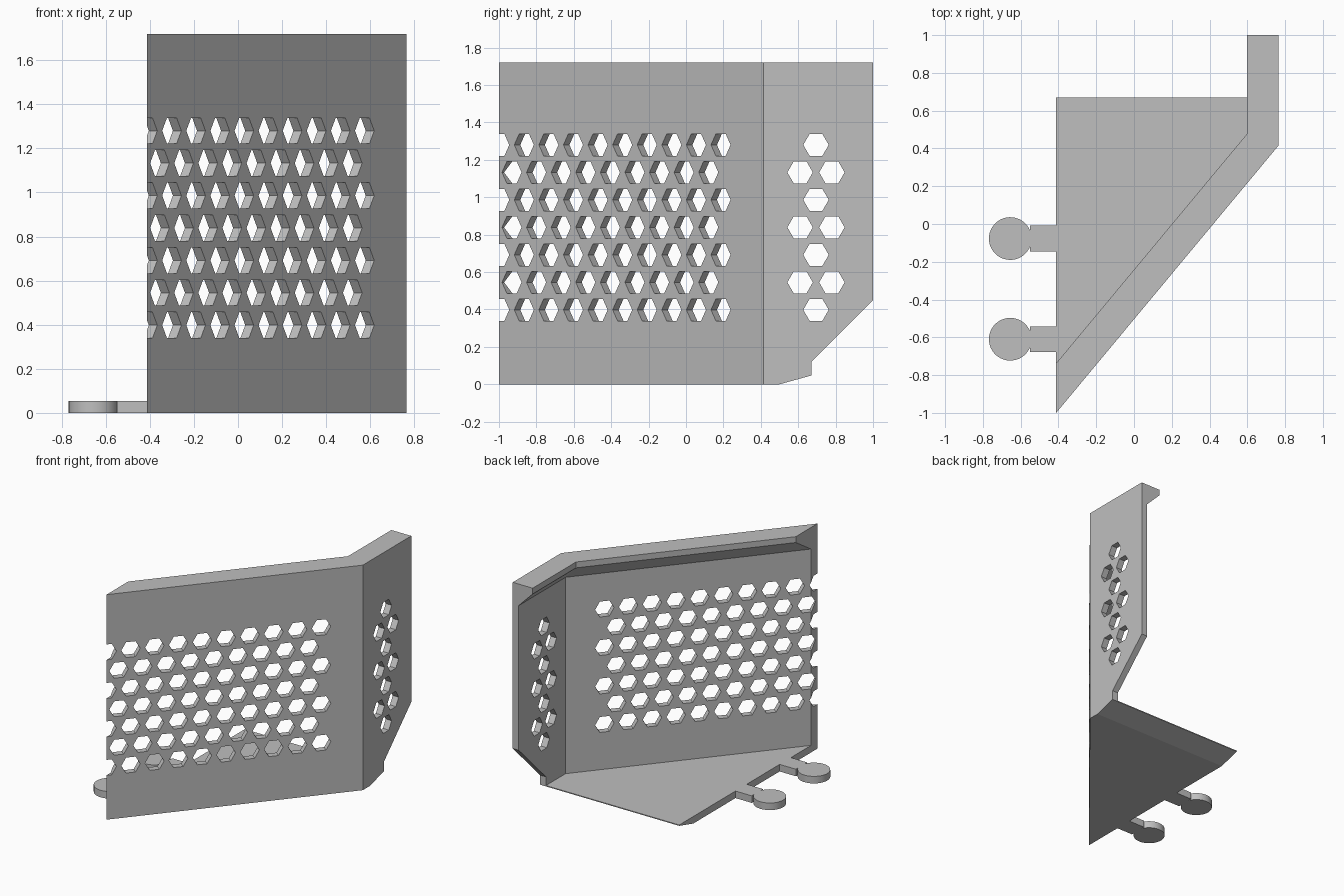
import bpy, bmesh, math
from mathutils import Vector, Matrix

cube = bpy.data.objects.get("Cube")
if cube:
    bpy.data.objects.remove(cube, do_unlink=True)

grey = bpy.data.materials.new("plain_grey")
grey.use_nodes = True
grey.diffuse_color = (0.52, 0.52, 0.52, 1)
grey.node_tree.nodes["Principled BSDF"].inputs["Base Color"].default_value = grey.diffuse_color

# Main layout
OPEN_X, SIDE_X = -0.412, 0.765
FRONT_Y, BEND_Y, BACK_Y = -1.0, 0.415, 1.0
WALL, LIP, TOP, FLOOR = 0.05, 0.168, 1.72, 0.054
start = Vector((OPEN_X, FRONT_Y, 0))
run = Vector((SIDE_X, BEND_Y, 0)) - start
along = run.normalized()
outward = Vector((along.y, -along.x, 0))


def make_object(name, bm):
    bmesh.ops.recalc_face_normals(bm, faces=bm.faces)
    mesh = bpy.data.meshes.new(name)
    bm.to_mesh(mesh)
    bm.free()
    mesh.materials.append(grey)
    ob = bpy.data.objects.new(name, mesh)
    bpy.context.collection.objects.link(ob)
    return ob


def loft(name, rings):
    """Skin a list of equal closed rings and cap both ends."""
    bm = bmesh.new()
    loops = [[bm.verts.new(p) for p in ring] for ring in rings]
    n = len(loops[0])
    for a, b in zip(loops, loops[1:]):
        for i in range(n):
            j = (i + 1) % n
            bm.faces.new((a[i], a[j], b[j], b[i]))
    bm.faces.new(loops[0])
    bm.faces.new(loops[-1])
    return make_object(name, bm)


def slab(name, outline, height):
    return loft(name, [[(x, y, z) for x, y in outline] for z in (0, height)])


def cut(ob, cutter):
    mod = ob.modifiers.new("cut", 'BOOLEAN')
    mod.operation = 'DIFFERENCE'
    mod.solver = 'EXACT'
    mod.object = cutter
    bpy.context.view_layer.objects.active = ob
    bpy.ops.object.modifier_apply(modifier=mod.name)


def slant_y(x, d):
    """Depth of the slanted wall at x, moved inward by d."""
    return FRONT_Y + d / along.x + (x - OPEN_X) * along.y / along.x


# Bent wall with an overhanging lip along the top
section = [(0, 0), (0, TOP), (LIP, TOP), (LIP, TOP - 0.045),
           (WALL, TOP - 0.165), (WALL, 0)]
wall = loft("bent_wall", [
    [(OPEN_X, slant_y(OPEN_X, d), z) for d, z in section],
    [(SIDE_X - d, slant_y(SIDE_X - d, d), z) for d, z in section],
    [(SIDE_X - d, BACK_Y, z) for d, z in section]])

# Floor plate inside the bend
inner_x = SIDE_X - WALL
floor = slab("floor_plate", [
    (OPEN_X, slant_y(OPEN_X, WALL)), (inner_x, slant_y(inner_x, WALL)),
    (inner_x, 0.85), (OPEN_X, 0.85)], FLOOR)

# Sloped trim under the back of the wall and floor
trim = [(0.5, 0), (0.67, 0.047), (0.67, 0.12), (1.0, 0.45),
        (1.2, 0.65), (1.2, -0.2), (0.5, -0.2)]
trim_cutter = loft("trim_cutter", [[(x, y, z) for y, z in trim] for x in (-1, 1)])

# Honeycomb holes through both wall panels
PITCH, RADIUS = 0.171, 0.068
holes = bmesh.new()


def add_hole(centre, normal):
    side = Vector((0, 0, 1)).cross(normal)
    turn = Matrix((Vector((0, 0, 1)), side, normal)).transposed().to_4x4()
    bmesh.ops.create_cone(holes, cap_ends=True, segments=6, radius1=RADIUS,
                          radius2=RADIUS, depth=0.2,
                          matrix=Matrix.Translation(centre) @ turn)


for row in range(7):
    z = 0.398 + row * 0.147
    odd = row % 2
    for k in range(10 - odd):
        s = run.length - 0.298 - (k + odd / 2) * PITCH
        add_hole(start + along * s - outward * WALL / 2 + Vector((0, 0, z)), outward)
    for y in ((0.61, 0.78) if odd else (0.695,)):
        add_hole(Vector((SIDE_X - WALL / 2, y, z)), Vector((1, 0, 0)))
hole_cutter = make_object("hole_cutter", holes)

cut(wall, trim_cutter)
cut(floor, trim_cutter)
cut(wall, hole_cutter)
for helper in (trim_cutter, hole_cutter):
    bpy.data.objects.remove(helper, do_unlink=True)

# Round-headed connector tabs on the open side
STEM, HEAD, HEAD_X, NECK_X = 0.068, 0.113, -0.655, -0.55
for name, y in (("back_tab", -0.077), ("front_tab", -0.61)):
    neck = math.asin(0.04 / HEAD)
    steps = 40
    outline = [(OPEN_X, y - STEM), (OPEN_X, y + STEM), (NECK_X, y + STEM)]
    for i in range(steps + 1):
        a = neck + (2 * math.pi - 2 * neck) * i / steps
        outline.append((HEAD_X + HEAD * math.cos(a), y + HEAD * math.sin(a)))
    outline.append((NECK_X, y - STEM))
    tab = slab(name, outline, FLOOR)
    bpy.ops.object.select_all(action='DESELECT')
    tab.select_set(True)
    bpy.context.view_layer.objects.active = tab
    bpy.ops.object.shade_smooth_by_angle(angle=math.radians(30))
